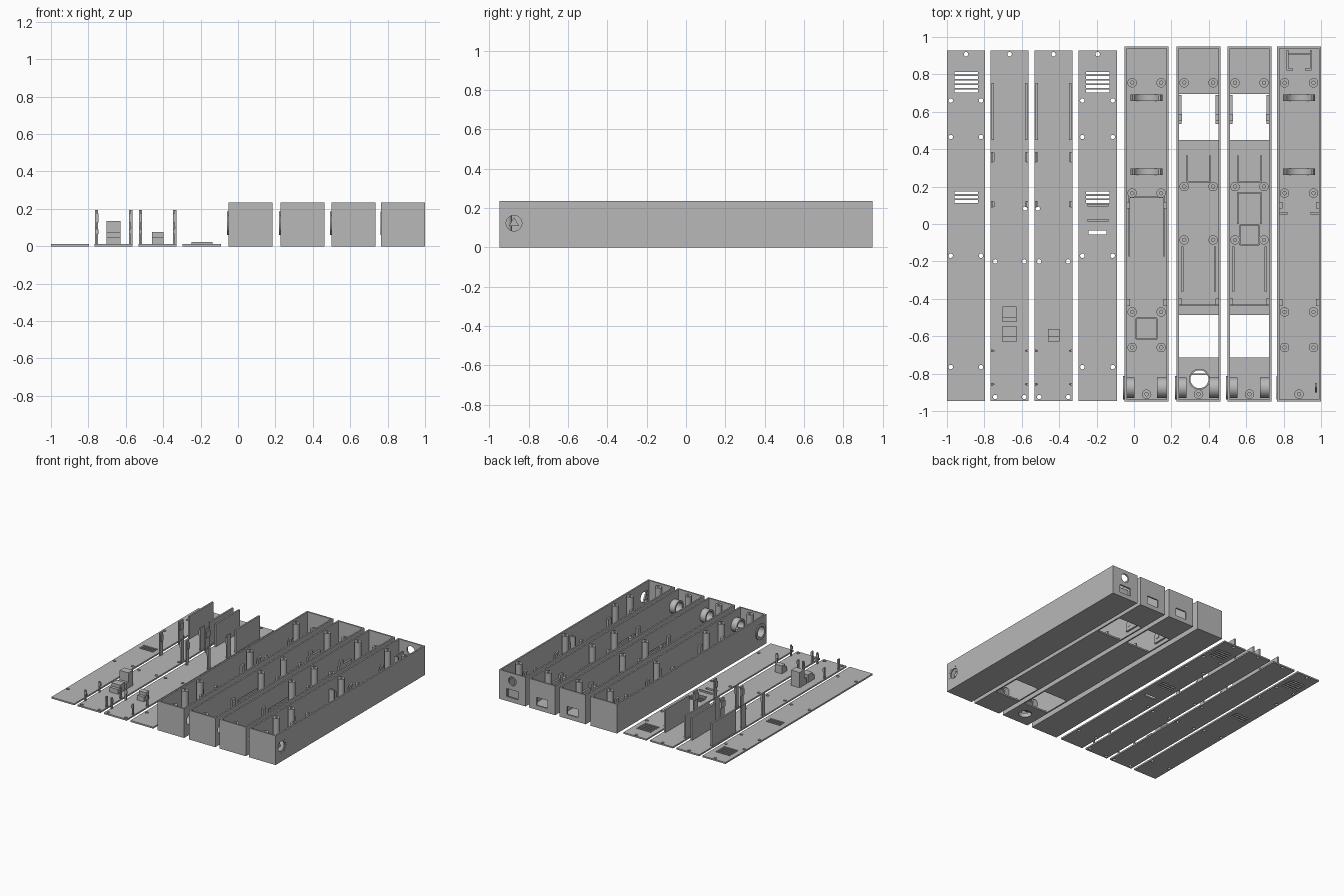
import bpy, bmesh, math
from mathutils import Vector, Matrix

if "Cube" in bpy.data.objects:
    bpy.data.objects.remove(bpy.data.objects["Cube"])

grey = bpy.data.materials.new("plain_grey")
grey.diffuse_color = (0.48, 0.48, 0.48, 1)
grey.use_nodes = True
grey.node_tree.nodes["Principled BSDF"].inputs["Base Color"].default_value = grey.diffuse_color

H, T, W, LEN = 0.235, 0.012, 0.235, 0.95      # case height, wall, width, half length
LID_W, LID_Y0, LID_Y1 = 0.204, -0.947, 0.927


def block(bm, x0, x1, y0, y1, z0, z1):
    m = Matrix.Translation(((x0 + x1) / 2, (y0 + y1) / 2, (z0 + z1) / 2))
    bmesh.ops.create_cube(bm, size=1, matrix=m @ Matrix.Diagonal((x1 - x0, y1 - y0, z1 - z0, 1)))


def rod(bm, centre, axis, r, length, n=24):
    m = Matrix.Translation(centre) @ Vector(axis).to_track_quat('Z', 'Y').to_matrix().to_4x4()
    bmesh.ops.create_cone(bm, cap_ends=True, segments=n, radius1=r, radius2=r, depth=length, matrix=m)


def tube(bm, centre, u, v, r_out, r_in, length, start=0, sweep=360, n=24):
    """Ring, or part of one, in the plane of u and v."""
    c, u, v = Vector(centre), Vector(u), Vector(v)
    w = u.cross(v) * length / 2
    full = sweep == 360
    rows = []
    for i in range(n if full else n + 1):
        a = math.radians(start + sweep * i / n)
        d = u * math.cos(a) + v * math.sin(a)
        rows.append([bm.verts.new(c + d * r + s * w) for r, s in ((r_out, -1), (r_out, 1), (r_in, 1), (r_in, -1))])
    for i in range(n):
        p, q = rows[i], rows[(i + 1) % len(rows)]
        for k in range(4):
            bm.faces.new((p[k], q[k], q[(k + 1) % 4], p[(k + 1) % 4]))
    if not full:
        bm.faces.new(rows[0])
        bm.faces.new(rows[-1][::-1])


def finish(name, bm):
    bmesh.ops.recalc_face_normals(bm, faces=bm.faces)
    me = bpy.data.meshes.new(name)
    bm.to_mesh(me)
    bm.free()
    me.materials.append(grey)
    ob = bpy.data.objects.new(name, me)
    bpy.context.collection.objects.link(ob)
    return ob


def smooth(ob):
    bpy.ops.object.select_all(action='DESELECT')
    bpy.context.view_layer.objects.active = ob
    ob.select_set(True)
    bpy.ops.object.shade_smooth_by_angle(angle=math.radians(30))


def carve(ob, cut_bm):
    cutter = finish("cutter", cut_bm)
    cutter.hide_render = True
    mod = ob.modifiers.new("holes", 'BOOLEAN')
    mod.operation, mod.solver, mod.object = 'DIFFERENCE', 'EXACT', cutter
    dg = bpy.context.evaluated_depsgraph_get()
    me = bpy.data.meshes.new_from_object(ob.evaluated_get(dg))
    ob.modifiers.clear()
    ob.data = me
    bpy.data.objects.remove(cutter)


def mirrored(bm, x, a, b, *rest, width=W):
    """The same block against the left and the right side."""
    block(bm, x + a, x + b, *rest)
    block(bm, x + width - b, x + width - a, *rest)


# ---------- lids ----------
OUTER_SCREWS = [(a, y) for a in (0.02, 0.182) for y in (0.66, 0.465, -0.17, -0.765)]
INNER_SCREWS = [(a, y) for a in (0.025, 0.18) for y in (-0.2, -0.925)]

for i, x in enumerate((-1.0, -0.767, -0.532, -0.296)):
    vented = i in (0, 3)
    bm = bmesh.new()
    block(bm, x, x + LID_W, LID_Y0, LID_Y1, 0, T)
    lid = finish(f"lid_{i + 1}", bm)
    cut = bmesh.new()
    screws = OUTER_SCREWS if vented else INNER_SCREWS + [(0.185 if i == 1 else 0.018, 0.083)]
    for a, y in screws + [(LID_W / 2, 0.908)]:
        rod(cut, (x + a, y, 0), (0, 0, 1), 0.012, 0.1, 16)
    if vented:
        for y in [0.807 - 0.024 * k for k in range(5)] + [0.168 - 0.024 * k for k in range(3)]:
            block(cut, x + 0.04, x + 0.166, y - 0.007, y + 0.007, -0.05, 0.05)
    if i == 3:
        block(cut, x + 0.052, x + 0.15, -0.056, -0.034, -0.05, 0.05)
    carve(lid, cut)

    if i == 3:                                  # small locating ribs
        bm = bmesh.new()
        for y in (0.1, 0.02):
            block(bm, x + 0.048, x + 0.16, y - 0.006, y + 0.006, T - 0.002, 0.024)
        finish("lid_ribs", bm)
    if not vented:
        # upright guide panels and snap clips along both edges
        bm = bmesh.new()
        mirrored(bm, x, 0.006, 0.019, 0.45, 0.755, T - 0.002, 0.195, width=LID_W)
        finish(f"guide_panels_{i + 1}", bm)
        bm = bmesh.new()
        for y0, y1, top in ((0.33, 0.385, 0.195), (0.088, 0.122, 0.195), (-0.685, -0.67, 0.1), (-0.865, -0.85, 0.1)):
            mirrored(bm, x, 0.002, 0.012, y0, y1, T - 0.002, top, width=LID_W)
            mirrored(bm, x, 0.002, 0.02, y0 + 0.003, y1 - 0.003, top * 0.65, top * 0.9, width=LID_W)
        finish(f"snap_clips_{i + 1}", bm)
        # stepped support blocks
        bm = bmesh.new()
        if i == 1:
            block(bm, x + 0.063, x + 0.14, -0.5, -0.44, T - 0.002, 0.135)
            block(bm, x + 0.063, x + 0.14, -0.525, -0.499, T - 0.002, 0.06)
            block(bm, x + 0.063, x + 0.14, -0.605, -0.545, T - 0.002, 0.076)
            block(bm, x + 0.063, x + 0.14, -0.63, -0.604, T - 0.002, 0.05)
        else:
            block(bm, x + 0.072, x + 0.134, -0.605, -0.562, T - 0.002, 0.076)
            block(bm, x + 0.072, x + 0.134, -0.628, -0.604, T - 0.002, 0.05)
        finish(f"support_blocks_{i + 1}", bm)

# ---------- cases ----------
HUB_Y, HUB_Z = -0.875, 0.123
X, Y, Z = (1, 0, 0), (0, 1, 0), (0, 0, 1)

for i, x in enumerate((-0.05, 0.228, 0.5, 0.765)):
    inner = i in (1, 2)
    mid = x + W / 2
    # open shell
    bm = bmesh.new()
    block(bm, x, x + W, -LEN, LEN, 0, H)
    case = finish(f"case_{i + 1}", bm)
    cut = bmesh.new()
    block(cut, x + T, x + W - T, -LEN + T, LEN - T, T, H + 0.1)
    carve(case, cut)
    cut = bmesh.new()
    if inner:                                   # floor openings
        block(cut, x + T, x + W - T, 0.45, 0.695, -0.1, 0.05)
        block(cut, x + T, x + W - T, -0.715, -0.487, -0.1, 0.05)
    if i == 1:
        rod(cut, (0.35, -0.83, 0), Z, 0.048, 0.1, 32)
    if i > 0:                                   # connector slot in the back
        block(cut, mid - 0.05, mid + 0.05, LEN - 0.03, LEN + 0.03, 0.035, 0.1)
    if i == 3:
        rod(cut, (mid, LEN, 0.17), Y, 0.035, 0.06)
    if i < 3:
        rod(cut, (x, HUB_Y, HUB_Z), X, 0.042, 0.06, 32)
    rod(cut, (x + W, HUB_Y, HUB_Z), X, 0.056, 0.06, 32)
    carve(case, cut)

    # joint rings between neighbouring cases
    bm = bmesh.new()
    out = 0.008 if i < 3 else 0.004
    tube(bm, (x - out / 2, HUB_Y, HUB_Z), Y, Z, 0.063, 0.042, out, n=32)
    tube(bm, (x + W - T / 2, HUB_Y, HUB_Z), Y, Z, 0.056, 0.04, T - 0.002, n=32)
    if i < 3:
        tube(bm, (x + 0.032, HUB_Y, HUB_Z), Y, Z, 0.054, 0.042, 0.042, n=32)
        tube(bm, (x + W - 0.036, HUB_Y, HUB_Z), Y, Z, 0.054, 0.04, 0.05, n=32)
    smooth(finish(f"joint_rings_{i + 1}", bm))

    # screw posts
    bm = bmesh.new()
    rows = (0.755, 0.2, -0.085) if inner else (0.755, 0.165, -0.47, -0.66)
    for a, y in [(a, y) for a in (0.04, 0.195) for y in rows] + [(W / 2, -0.91)]:
        tube(bm, (x + a, y, 0.116), X, Y, 0.025, 0.009, 0.212, n=20)
    smooth(finish(f"screw_posts_{i + 1}", bm))

    # low floor rails and edge nubs
    bm = bmesh.new()
    z0, z1 = T - 0.002, 0.05
    nubs = (0.1, -0.42) if not inner else (-0.415, 0.57)
    for y in nubs:
        mirrored(bm, x, T - 0.002, 0.028, y - 0.018, y + 0.018, z0 + 0.05, 0.13)
    if inner:
        mirrored(bm, x, 0.024, 0.036, -0.36, -0.12, z0, 0.1)
        mirrored(bm, x, 0.05, 0.06, 0.225, 0.365, z0, 0.1)
        block(bm, x + 0.05, x + W - 0.05, 0.22, 0.23, z0, 0.1)
        block(bm, x + T, x + W - T, -0.437, -0.428, z0, 0.025)
        block(bm, x + T, x + W - T, -0.808, -0.8, z0, 0.018)
        mirrored(bm, x, T - 0.002, 0.026, 0.535, 0.69, z0 + 0.02, 0.1)
    else:
        for y in (0.785, 0.215):
            block(bm, x + T, x + W - T, y - 0.003, y + 0.003, z0, 0.018)
    if i == 0:
        mirrored(bm, x, 0.02, 0.028, -0.175, 0.145, z0, z1)
        block(bm, x + 0.02, x + W - 0.02, 0.138, 0.146, z0, z1)
    if i in (0, 2):                             # square sensor frame
        cy, r = (-0.56, 0.055) if i == 0 else (-0.06, 0.052)
        for s in (-1, 1):
            block(bm, mid + s * r - 0.004, mid + s * r + 0.004, cy - r, cy + r, z0, 0.04)
            block(bm, mid - r, mid + r, cy + s * r - 0.004, cy + s * r + 0.004, z0, 0.04)
    if i == 2:
        mirrored(bm, x, 0.052, 0.06, 0.0, 0.17, z0, z1)
        block(bm, x + 0.052, x + W - 0.052, 0.162, 0.17, z0, z1)
    if i == 3:                                  # switch bracket, cross rib pieces
        mirrored(bm, x, 0.05, 0.06, 0.83, 0.93, z0, 0.15)
        mirrored(bm, x, 0.05, 0.085, 0.822, 0.832, z0, 0.15)
        block(bm, x + 0.06, x + W - 0.06, 0.905, 0.915, z0, 0.1)
        mirrored(bm, x, T - 0.002, 0.055, 0.05, 0.064, z0, 0.17)
    finish(f"floor_rails_{i + 1}", bm)

    # open ring cradles
    if not inner:
        bm = bmesh.new()
        for y in (0.675, 0.28):
            tube(bm, (mid, y, 0.094), X, Z, 0.086, 0.074, 0.034, start=150, sweep=240, n=28)
        smooth(finish(f"ring_cradles_{i + 1}", bm))

# raised collar around the round floor opening
bm = bmesh.new()
tube(bm, (0.35, -0.83, 0.022), X, Y, 0.056, 0.048, 0.024, n=32)
smooth(finish("floor_collar", bm))

# closing disc behind the last joint
bm = bmesh.new()
rod(bm, (0.973, HUB_Y, HUB_Z), X, 0.03, 0.012, 3)
finish("joint_key", bm)
